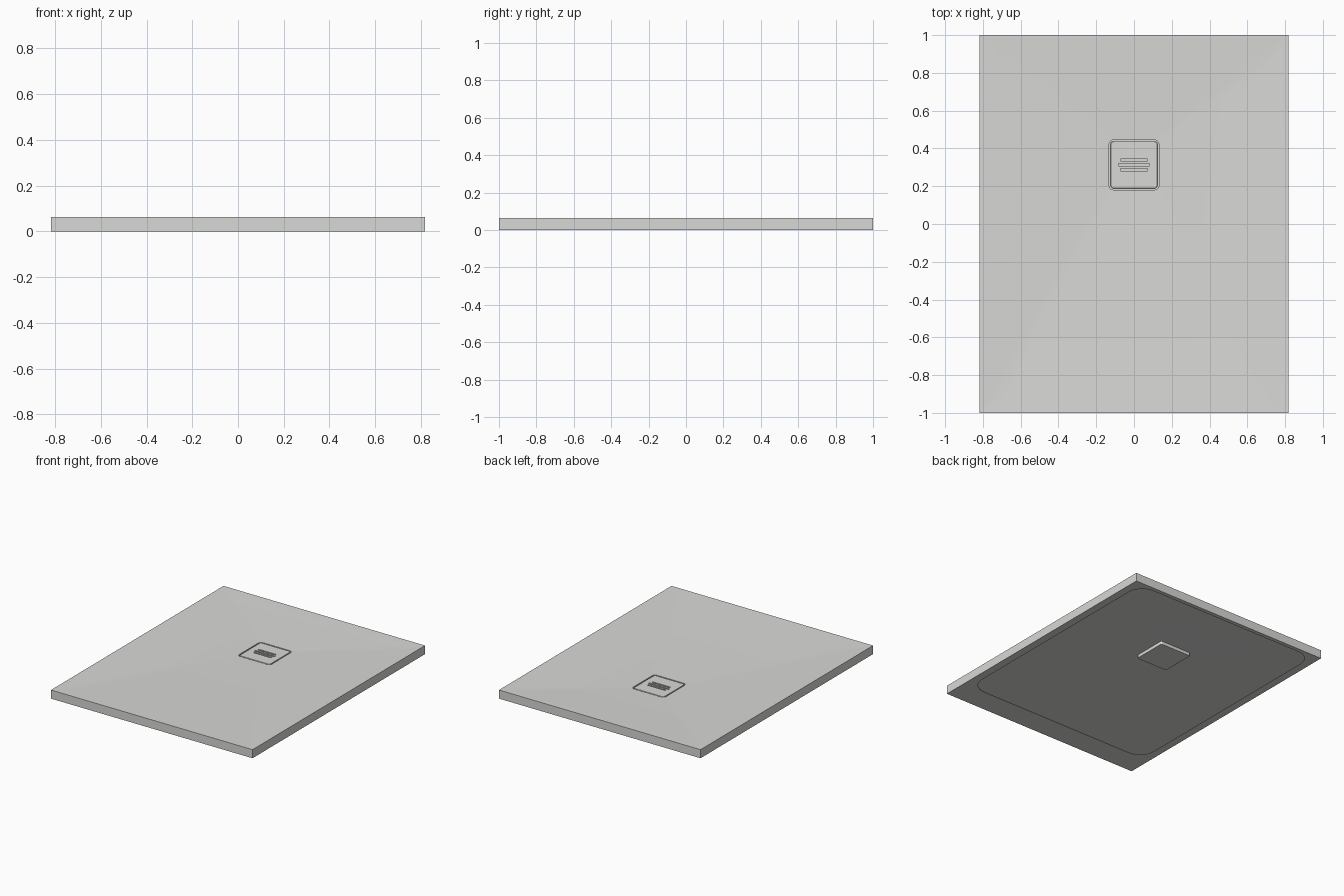
import bpy, bmesh, math

if "Cube" in bpy.data.objects:
    bpy.data.objects.remove(bpy.data.objects["Cube"])

grey = bpy.data.materials.new("stone_grey")
grey.use_nodes = True
colour = (0.69, 0.69, 0.675, 1)
grey.diffuse_color = colour
grey.node_tree.nodes["Principled BSDF"].inputs["Base Color"].default_value = colour

STEPS = 8
DRAIN_Y = 0.313


def ring(bm, half_x, half_y, radius, z, cy=0.0):
    """Rounded rectangle of vertices at height z."""
    verts = []
    for i, (sx, sy) in enumerate([(1, 1), (-1, 1), (-1, -1), (1, -1)]):
        for k in range(STEPS + 1):
            a = math.pi / 2 * (i + k / STEPS)
            verts.append(bm.verts.new((
                sx * (half_x - radius) + radius * math.cos(a),
                cy + sy * (half_y - radius) + radius * math.sin(a), z)))
    return verts


def loft(name, sections):
    """Solid skinned through a stack of rounded rectangles."""
    bm = bmesh.new()
    rings = [ring(bm, *s) for s in sections]
    for low, high in zip(rings, rings[1:]):
        n = len(low)
        for i in range(n):
            j = (i + 1) % n
            bm.faces.new((low[i], low[j], high[j], high[i]))
    bm.faces.new(rings[0][::-1])
    bm.faces.new(rings[-1])
    bmesh.ops.remove_doubles(bm, verts=bm.verts[:], dist=1e-5)
    bmesh.ops.recalc_face_normals(bm, faces=bm.faces[:])
    mesh = bpy.data.meshes.new(name)
    bm.to_mesh(mesh)
    bm.free()
    mesh.materials.append(grey)
    obj = bpy.data.objects.new(name, mesh)
    bpy.context.collection.objects.link(obj)
    return obj


def activate(obj):
    bpy.ops.object.select_all(action='DESELECT')
    obj.select_set(True)
    bpy.context.view_layer.objects.active = obj


# Tray: drain box, hollow shell, inward bottom lip, outer walls, dished floor, drain pocket
tray = loft("shower_tray", [
    (0.127, 0.127, 0.01, 0.010, DRAIN_Y),
    (0.127, 0.127, 0.01, 0.034, DRAIN_Y),
    (0.806, 0.988, 0.0, 0.040),
    (0.806, 0.988, 0.0, 0.004),
    (0.76, 0.895, 0.12, 0.004, 0.075),
    (0.76, 0.895, 0.12, 0.0, 0.075),
    (0.818, 1.0, 0.0, 0.0),
    (0.818, 1.0, 0.0, 0.063),
    (0.80, 0.982, 0.01, 0.0628),
    (0.74, 0.92, 0.05, 0.060),
    (0.132, 0.132, 0.024, 0.048, DRAIN_Y),
    (0.132, 0.132, 0.024, 0.036, DRAIN_Y),
])

# Drain cover, set in the pocket with a narrow gap all round
cover = loft("drain_cover", [
    (0.124, 0.124, 0.016, 0.036, DRAIN_Y),
    (0.124, 0.124, 0.016, 0.0465, DRAIN_Y),
    (0.1225, 0.1225, 0.015, 0.048, DRAIN_Y),
])

# Three slots cut in the cover
for offset, half_length in ((-0.026, 0.072), (0, 0.082), (0.026, 0.072)):
    cutter = loft("slot_cutter", [
        (half_length, 0.006, 0.0, z, DRAIN_Y + offset) for z in (0.039, 0.07)])
    cutter.hide_render = True
    cut = cover.modifiers.new("slot", 'BOOLEAN')
    cut.operation = 'DIFFERENCE'
    cut.solver = 'EXACT'
    cut.object = cutter
    activate(cover)
    bpy.ops.object.modifier_apply(modifier=cut.name)
    bpy.data.objects.remove(cutter)

for obj in (tray, cover):
    activate(obj)
    bpy.ops.object.shade_smooth_by_angle(angle=math.radians(30))
